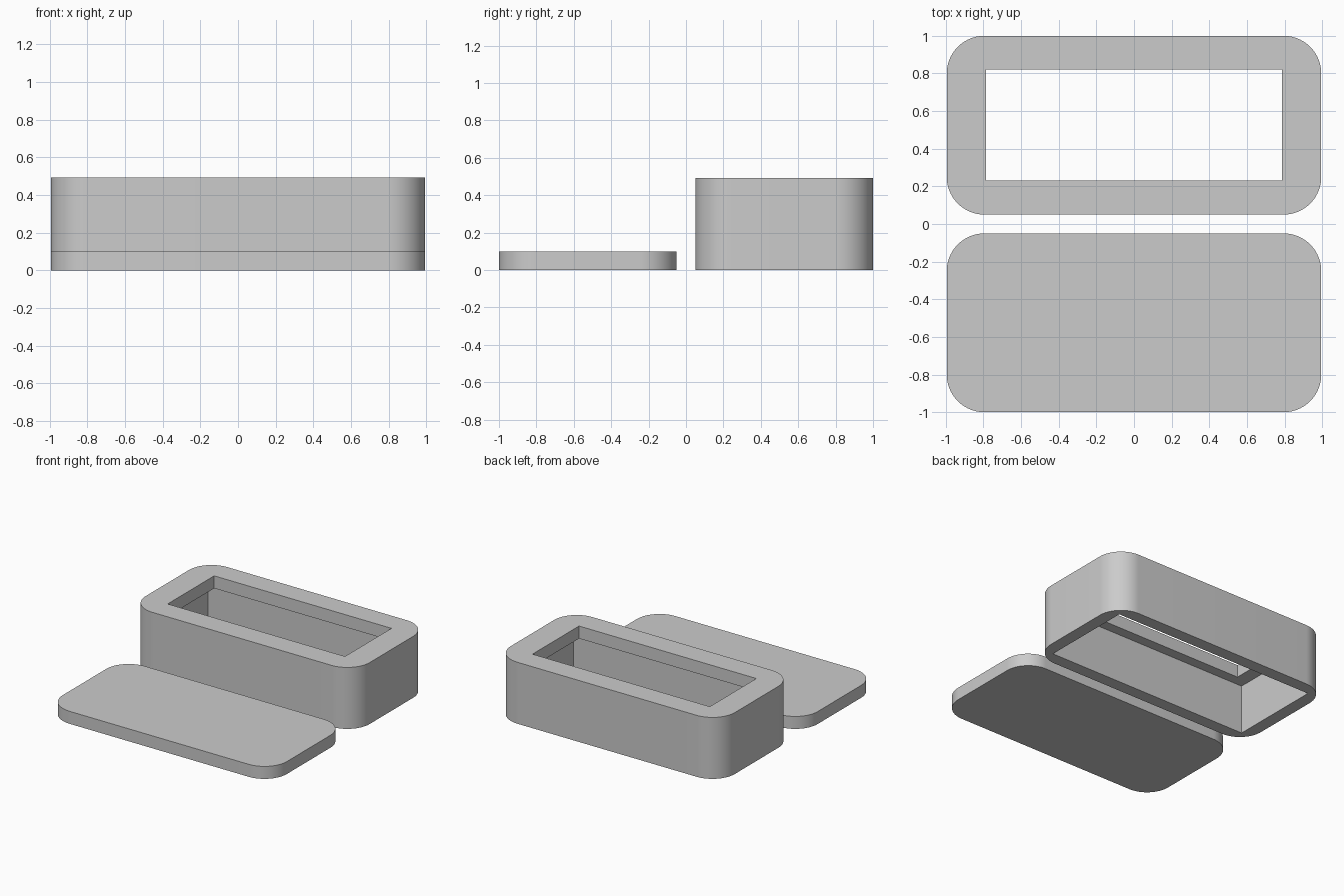
import bpy
import bmesh
import math
from mathutils import Matrix, Vector

default = bpy.data.objects.get("Cube")
if default:
    bpy.data.objects.remove(default, do_unlink=True)

WIDTH, DEPTH, HEIGHT = 1.99, 0.95, 0.493
RADIUS, WALL, PLATE = 0.2, 0.1, 0.1
OFFSET = 0.525

grey = bpy.data.materials.new("plain grey")
grey.use_nodes = True
grey.diffuse_color = (0.6, 0.6, 0.6, 1)
grey.node_tree.nodes["Principled BSDF"].inputs["Base Color"].default_value = grey.diffuse_color


def block(name, width, depth, bottom, top, y, radius=0):
    """Upright block, with rounded vertical edges if a radius is given."""
    bm = bmesh.new()
    place = Matrix.Translation(Vector((0, y, (bottom + top) / 2)))
    size = Matrix.Diagonal(Vector((width, depth, top - bottom, 1)))
    bmesh.ops.create_cube(bm, size=1, matrix=place @ size)
    if radius:
        upright = [e for e in bm.edges
                   if abs(e.verts[0].co.z - e.verts[1].co.z) > 0.01]
        bmesh.ops.bevel(bm, geom=upright, offset=radius, segments=20,
                        profile=0.5, affect='EDGES')
    mesh = bpy.data.meshes.new(name)
    bm.to_mesh(mesh)
    bm.free()
    mesh.materials.append(grey)
    obj = bpy.data.objects.new(name, mesh)
    bpy.context.collection.objects.link(obj)
    return obj


def cut(target, cutter):
    """Subtract the cutter from the target and discard the cutter."""
    cutter.hide_render = True
    mod = target.modifiers.new("cut", 'BOOLEAN')
    mod.operation = 'DIFFERENCE'
    mod.solver = 'EXACT'
    mod.object = cutter
    bpy.ops.object.select_all(action='DESELECT')
    bpy.context.view_layer.objects.active = target
    target.select_set(True)
    bpy.ops.object.modifier_apply(modifier=mod.name)
    bpy.data.objects.remove(cutter, do_unlink=True)


# Flat lid lying in front
lid = block("lid", WIDTH, DEPTH, 0, PLATE, -OFFSET, RADIUS)

# Case: open underneath, with a smaller window through the top plate
case = block("case", WIDTH, DEPTH, 0, HEIGHT, OFFSET, RADIUS)
cut(case, block("cavity_cutter", WIDTH - 2 * WALL, DEPTH - 2 * WALL,
                -0.2, HEIGHT - PLATE, OFFSET))
cut(case, block("window_cutter", 1.574, 0.59, 0.2, 0.8, OFFSET + 0.002))

# Smooth rounded corners, crisp rims
for obj in (lid, case):
    bpy.ops.object.select_all(action='DESELECT')
    bpy.context.view_layer.objects.active = obj
    obj.select_set(True)
    bpy.ops.object.shade_smooth_by_angle(angle=math.radians(30))
